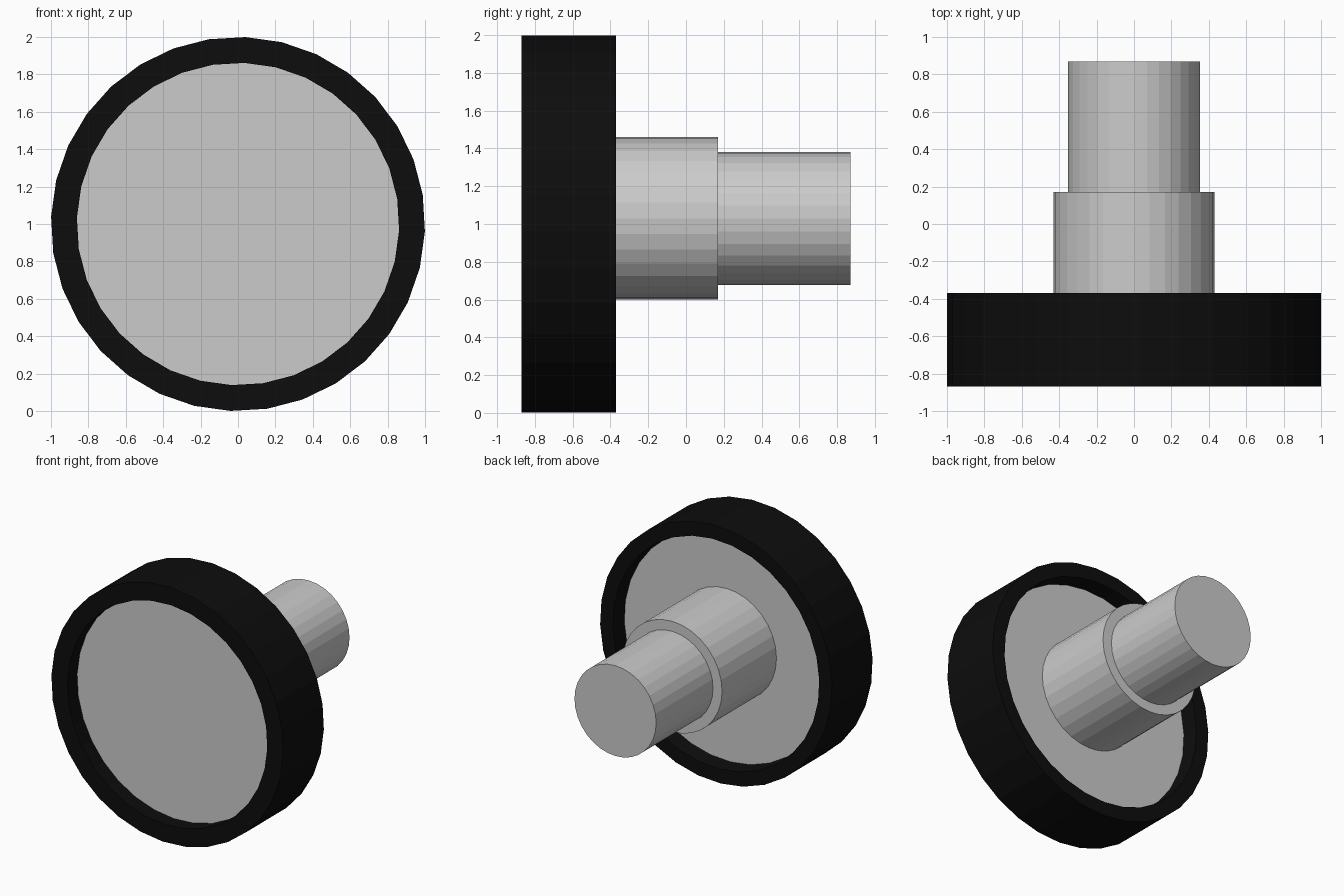
import bpy, bmesh, math

if "Cube" in bpy.data.objects:
    bpy.data.objects.remove(bpy.data.objects["Cube"])

SIDES = 32
PHASE = math.radians(-2.3)  # slight roll of the wheel


def material(name, r, g, b):
    m = bpy.data.materials.new(name)
    m.diffuse_color = (r, g, b, 1)
    m.use_nodes = True
    m.node_tree.nodes["Principled BSDF"].inputs["Base Color"].default_value = m.diffuse_color
    return m


black = material("black_rubber", 0.004, 0.004, 0.004)
grey = material("light_grey_metal", 0.6, 0.6, 0.6)


def lathe(name, profile, cz, mat, phase=0.0, closed=False):
    """Spin (radius, y) points around the y axis at height cz.
    Open profiles are capped at both ends; closed ones make a ring."""
    bm = bmesh.new()
    rings = []
    for r, y in profile:
        ring = []
        for i in range(SIDES):
            a = phase + 2 * math.pi * i / SIDES
            ring.append(bm.verts.new((r * math.cos(a), y, cz + r * math.sin(a))))
        rings.append(ring)
    pairs = list(zip(rings, rings[1:]))
    if closed:
        pairs.append((rings[-1], rings[0]))
    else:
        bm.faces.new(rings[0])
        bm.faces.new(rings[-1])
    for p, q in pairs:
        for i in range(SIDES):
            j = (i + 1) % SIDES
            bm.faces.new((p[i], p[j], q[j], q[i]))
    bmesh.ops.recalc_face_normals(bm, faces=bm.faces)
    me = bpy.data.meshes.new(name)
    bm.to_mesh(me)
    bm.free()
    me.materials.append(mat)
    ob = bpy.data.objects.new(name, me)
    bpy.context.collection.objects.link(ob)
    return ob


# Tyre: thick ring with a slightly wider opening at the back
lathe("tyre", [(1.0, -0.87), (1.0, -0.37), (0.89, -0.37), (0.862, -0.87)],
      1.0, black, PHASE, closed=True)

# Hub disc, recessed on both sides of the tyre
lathe("hub_disc", [(0.885, -0.74), (0.885, -0.50)], 1.0, grey, PHASE)

# Stepped axle: thick collar, then the narrower shaft
lathe("axle_collar", [(0.43, -0.52), (0.43, 0.17)], 1.03, grey)
lathe("axle_shaft", [(0.352, 0.15), (0.352, 0.87)], 1.03, grey)
